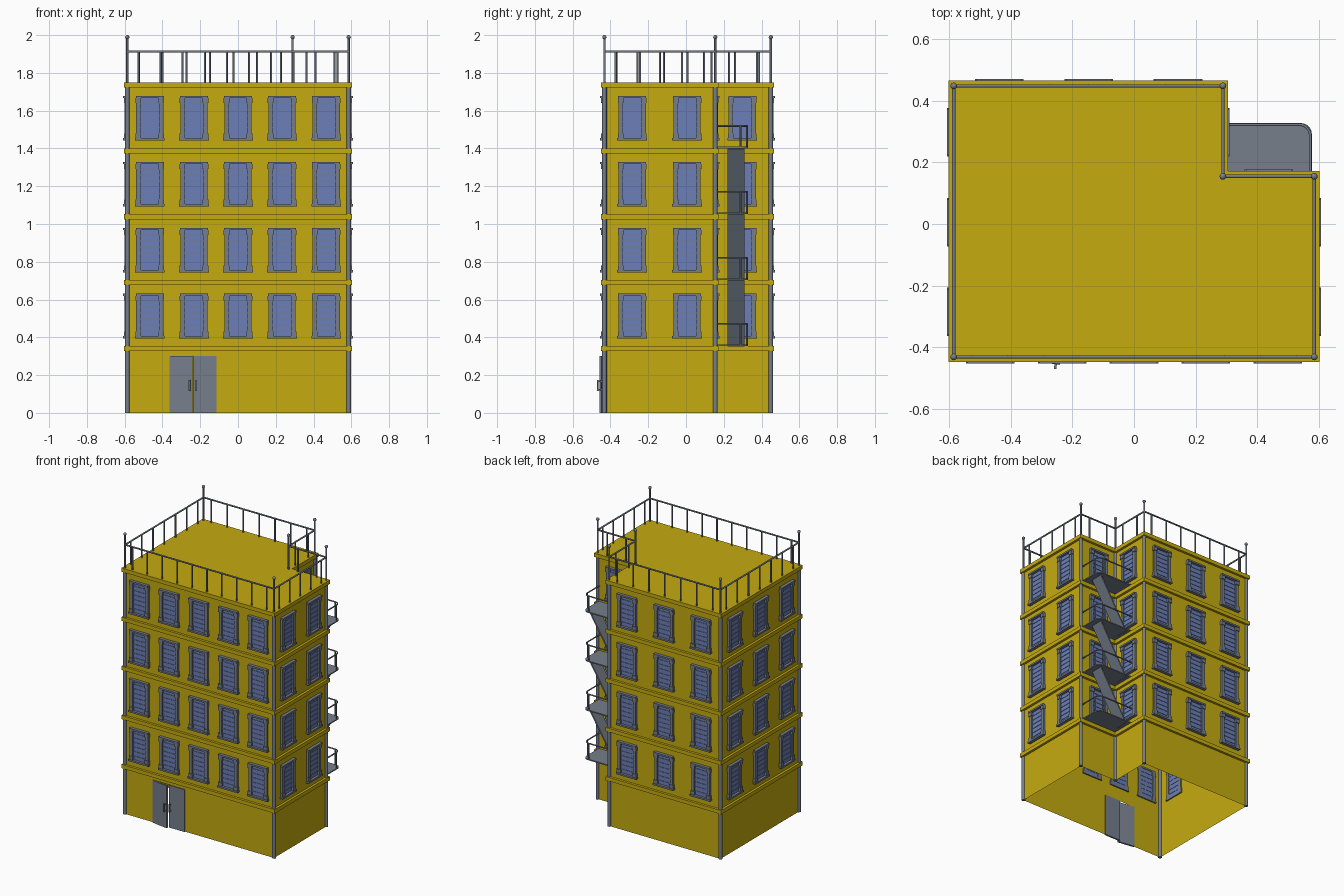
import bpy, bmesh, math
from mathutils import Vector, Matrix

if "Cube" in bpy.data.objects:
    bpy.data.objects.remove(bpy.data.objects["Cube"])


def material(name, color):
    m = bpy.data.materials.new(name)
    m.use_nodes = True
    m.diffuse_color = color
    m.node_tree.nodes["Principled BSDF"].inputs["Base Color"].default_value = color
    return m


YELLOW = material("yellow_wall", (0.56, 0.41, 0.005, 1))
SLATE = material("slate_metal", (0.18, 0.21, 0.26, 1))
BLUE = material("blue_glass", (0.145, 0.21, 0.49, 1))


def finish(bm, name, *mats, smooth=False):
    mesh = bpy.data.meshes.new(name)
    bm.to_mesh(mesh)
    bm.free()
    for m in mats:
        mesh.materials.append(m)
    ob = bpy.data.objects.new(name, mesh)
    bpy.context.collection.objects.link(ob)
    if smooth:
        bpy.ops.object.select_all(action="DESELECT")
        ob.select_set(True)
        bpy.context.view_layer.objects.active = ob
        bpy.ops.object.shade_smooth_by_angle(angle=math.radians(40))
    return ob


def box(bm, lo, hi, mat=0):
    lo, hi = Vector(lo), Vector(hi)
    M = Matrix.Translation((lo + hi) / 2) @ Matrix.Diagonal((*(hi - lo), 1))
    for v in bmesh.ops.create_cube(bm, size=1, matrix=M)["verts"]:
        for f in v.link_faces:
            f.material_index = mat


def rod(bm, a, b, r):
    a, b = Vector(a), Vector(b)
    d = b - a
    M = Matrix.Translation((a + b) / 2) @ d.to_track_quat("Z", "Y").to_matrix().to_4x4()
    bmesh.ops.create_cone(bm, cap_ends=True, segments=10, radius1=r, radius2=r,
                          depth=d.length, matrix=M)


def face(bm, points):
    return bm.faces.new([bm.verts.new(p) for p in points])


# Footprint: an L shape with a notch at the back left corner
X, FRONT, BACK, NX, NY = 0.586, -0.432, 0.449, 0.289, 0.155
PLAN = [(-X, FRONT), (X, FRONT), (X, NY), (NX, NY), (NX, BACK), (-X, BACK)]
OUT = [(-1, -1), (1, -1), (1, 1), (1, 1), (1, 1), (-1, 1)]
EDGES = [(PLAN[i], PLAN[(i + 1) % 6]) for i in range(6)]
STOREY, LEDGE, ROOF = 0.349, 0.354, 1.75
DOOR_L, DOOR_R, DOOR_H = -0.362, -0.114, 0.30

# Walls: open below, with a doorway in the front
bm = bmesh.new()


def wall(a, b, z0, z1):
    face(bm, [(*a, z0), (*b, z0), (*b, z1), (*a, z1)])


dl, dr = (DOOR_L, FRONT), (DOOR_R, FRONT)
wall(PLAN[0], dl, 0, DOOR_H)
wall(dr, PLAN[1], 0, DOOR_H)
wall(PLAN[0], PLAN[1], DOOR_H, ROOF)
for a, b in EDGES[1:]:
    wall(a, b, 0, ROOF)
finish(bm, "walls", YELLOW)

# Ledges at each storey, the top one closed by the roof
for k in range(5):
    bm = bmesh.new()
    top = LEDGE + k * STOREY
    outer = [(x + sx * 0.017, y + sy * 0.017) for (x, y), (sx, sy) in zip(PLAN, OUT)]
    loops = [[bm.verts.new((*p, z)) for p in ring]
             for ring, z in ((PLAN, top - 0.027), (outer, top - 0.027), (outer, top), (PLAN, top))]
    for lower, upper in zip(loops, loops[1:]):
        for i in range(6):
            j = (i + 1) % 6
            bm.faces.new((lower[i], lower[j], upper[j], upper[i]))
    if k == 4:
        bm.faces.new(loops[3])
    finish(bm, "roof" if k == 4 else f"ledge_{k + 1}", YELLOW)

# Corner poles with finials above the roof
bm = bmesh.new()
for x, y in PLAN:
    rod(bm, (x, y, 0), (x, y, ROOF - 0.005), 0.0125)
    rod(bm, (x, y, ROOF), (x, y, 1.985), 0.006)
    bmesh.ops.create_uvsphere(bm, u_segments=12, v_segments=8, radius=0.011,
                              matrix=Matrix.Translation((x, y, 1.989)))
finish(bm, "corner_poles", SLATE, smooth=True)

# Roof railing
bm = bmesh.new()
for (a, b), count in zip(EDGES, (10, 5, 2, 2, 7, 7)):
    a, b = Vector((*a, 1.913)), Vector((*b, 1.913))
    rod(bm, a, b, 0.0055)
    for i in range(count):
        p = a.lerp(b, (i + 0.5) / count)
        rod(bm, (p.x, p.y, ROOF), p, 0.0055)
finish(bm, "roof_railing", SLATE, smooth=True)

# Window: glass, bars, pilasters, lintel and sill, facing -y
bm = bmesh.new()
box(bm, (-0.056, -0.004, -0.108), (0.056, 0.006, 0.108), 1)
for i in range(6):
    z = -0.08 + i * 0.032
    box(bm, (-0.056, -0.007, z - 0.002), (0.056, 0.008, z + 0.002))
for s in (-1, 1):
    x = s * 0.061
    box(bm, (x - 0.011, -0.014, -0.106), (x + 0.011, 0.009, 0.106))
    for z in (-0.094, 0.094):
        box(bm, (x - 0.015, -0.018, z - 0.013), (x + 0.015, 0.009, z + 0.013))
box(bm, (-0.074, -0.022, 0.106), (0.074, 0.009, 0.118))
box(bm, (-0.079, -0.022, -0.118), (0.079, 0.009, -0.106))
pattern = finish(bm, "window", SLATE, BLUE)
window_mesh = pattern.data
bpy.data.objects.remove(pattern)

SIDE, REAR = (-0.285, 0.006, 0.298), (-0.438, -0.147, 0.143)
spots = [("front", i * 0.2335, FRONT, 0) for i in range(-2, 3)]
spots += [("left", X, y, 90) for y in SIDE[:2]]
spots += [("notch_left", NX, SIDE[2], 90), ("notch_back", 0.438, NY, 180)]
spots += [("back", x, BACK, 180) for x in REAR]
spots += [("right", -X, y, -90) for y in SIDE]
for k in range(4):
    for side, x, y, turn in spots:
        ob = bpy.data.objects.new(f"{side}_window", window_mesh)
        ob.location = (x, y, 0.513 + k * STOREY)
        ob.rotation_euler.z = math.radians(turn)
        bpy.context.collection.objects.link(ob)

# Double door: hinged leaves with pull handles, one slightly ajar
LEAF = (DOOR_R - DOOR_L) / 2
for name, hinge, s, swing in (("right", DOOR_L, 1, -9), ("left", DOOR_R, -1, 0)):
    bm = bmesh.new()
    xs = sorted((0, s * (LEAF - 0.001)))
    box(bm, (xs[0], -0.007, 0), (xs[1], 0.005, DOOR_H))
    hx = s * (LEAF - 0.014)
    box(bm, (hx - 0.004, -0.022, 0.115), (hx + 0.004, -0.016, 0.175))
    for z in (0.123, 0.167):
        box(bm, (hx - 0.004, -0.018, z - 0.004), (hx + 0.004, -0.006, z + 0.004))
    leaf = finish(bm, f"{name}_door_leaf", SLATE)
    leaf.location = (hinge, FRONT, 0)
    leaf.rotation_euler.z = math.radians(swing)

# Fire escape: rounded platforms, rails and ramps in the notch
PX, PY, R = 0.578, 0.328, 0.035
arc = [(PX - R + R * math.cos(t), PY - R + R * math.sin(t))
       for t in (math.radians(a) for a in range(0, 91, 15))]
rim = [(PX, NY)] + arc + [(NX, PY)]
for k in range(4):
    z = LEDGE + k * STOREY
    bm = bmesh.new()
    f = face(bm, [(NX, NY, z)] + [(*p, z) for p in rim])
    grown = bmesh.ops.extrude_face_region(bm, geom=[f])["geom"]
    bmesh.ops.translate(bm, vec=(0, 0, 0.008),
                        verts=[v for v in grown if isinstance(v, bmesh.types.BMVert)])
    bmesh.ops.recalc_face_normals(bm, faces=bm.faces)
    finish(bm, f"escape_platform_{k + 1}", SLATE)

    bm = bmesh.new()
    inset = [(x - 0.005, y - 0.005) for x, y in rim]
    for a, b in zip(inset, inset[1:]):
        rod(bm, (*a, z + 0.118), (*b, z + 0.118), 0.0045)
    for p in (inset[1], inset[-2]):
        rod(bm, (*p, z), (*p, z + 0.118), 0.0045)
    finish(bm, f"escape_rail_{k + 1}", SLATE, smooth=True)

    if k < 3:
        bm = bmesh.new()
        low, high = Vector((0.325, 0.265, z)), Vector((0.54, 0.265, z + STOREY))
        d = high - low
        box(bm, (-d.length / 2, -0.044, -0.005), (d.length / 2, 0.044, 0.005))
        ramp = finish(bm, f"escape_stair_{k + 1}", SLATE)
        ramp.location = (low + high) / 2
        ramp.rotation_euler.y = -math.atan2(d.z, d.x)
